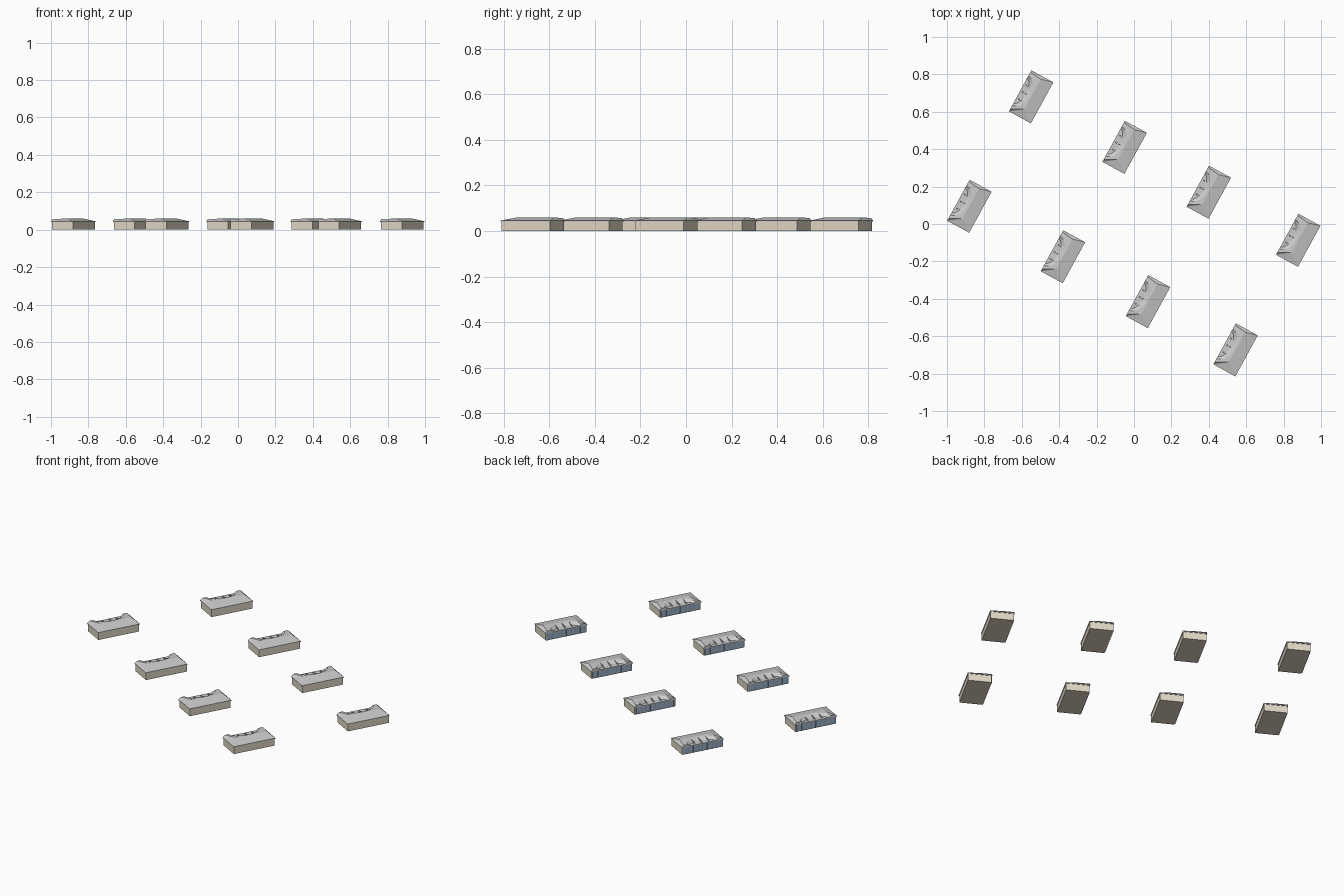
import bpy, bmesh, math
from mathutils import Vector

if "Cube" in bpy.data.objects:
    bpy.data.objects.remove(bpy.data.objects["Cube"])

ANGLE = math.radians(61.3)
HL, HW = 0.125, 0.067          # half length, half width of a roof
EAVE, RIDGE = 0.045, 0.06
CENTRES = [(-0.55, 0.68), (-0.05, 0.41), (0.40, 0.17), (0.878, -0.087),
           (-0.88, 0.095), (-0.38, -0.175), (0.075, -0.415), (0.543, -0.673)]


def material(name, rgb):
    m = bpy.data.materials.new(name)
    m.diffuse_color = (*rgb, 1)
    m.use_nodes = True
    m.node_tree.nodes["Principled BSDF"].inputs["Base Color"].default_value = m.diffuse_color
    return m


BEIGE = material("beige_wall", (0.76, 0.69, 0.56))
BLUE = material("blue_glass", (0.33, 0.45, 0.60))
GREY = material("roof_grey", (0.55, 0.55, 0.55))
DARK = material("dark_frame", (0.28, 0.28, 0.30))


def mesh_from(name, faces, mat, smooth=False):
    """Weld a list of polygons given by corner points into one mesh."""
    bm = bmesh.new()
    for f in faces:
        bm.faces.new([bm.verts.new(p) for p in f])
    bmesh.ops.remove_doubles(bm, verts=bm.verts, dist=1e-5)
    bmesh.ops.recalc_face_normals(bm, faces=bm.faces)
    for f in bm.faces:
        f.smooth = smooth
    me = bpy.data.meshes.new(name)
    bm.to_mesh(me)
    bm.free()
    me.materials.append(mat)
    return me


def box(x0, x1, y0, y1, z0, z1):
    p = [Vector((x, y, z)) for x in (x0, x1) for y in (y0, y1) for z in (z0, z1)]
    return [[p[i] for i in q] for q in ((0, 1, 3, 2), (4, 6, 7, 5), (0, 4, 5, 1),
                                        (2, 3, 7, 6), (0, 2, 6, 4), (1, 5, 7, 3))]


# Roof: one long slope, two hipped ends, and a terrace side with a curved scoop
N = 18
thetas = [math.pi * i / N for i in range(N + 1)]


def top_z(y):
    return RIDGE - 0.004 * y / HW


rim, floor = [], []
for t in thetas:
    s, c = math.sin(t), math.cos(t)
    y = HW - 0.058 * s
    rim.append((-0.09 * c, y, top_z(y)))
    floor.append((-0.075 * c, HW - 0.036 * s, EAVE))
near, far = (-0.075, 0, RIDGE), (0.107, 0, RIDGE)
near_l, far_l = (-0.112, HW, top_z(HW)), (0.115, HW, top_z(HW))
c_nr, c_fr = (-HL, -HW, EAVE), (HL, -HW, EAVE)
c_nl, c_fl = (-HL, HW, EAVE), (HL, HW, EAVE)
shell = [[c_nr, c_fr, far, near],
         [c_nl, c_nr, near], [c_nl, near, near_l],
         [c_fr, c_fl, far], [far, c_fl, far_l],
         [c_nl, near_l, rim[0], floor[0]], [c_fl, floor[-1], rim[-1], far_l],
         [near, rim[0], near_l], [far, far_l, rim[-1]]]
ridge = [Vector(near).lerp(Vector(far), i / N) for i in range(N + 1)]
for i in range(N):
    shell.append([ridge[i], ridge[i + 1], rim[i + 1], rim[i]])
shell.append(floor)
# Fascia and soffit
low = [(x, y, 0.041) for x, y, z in (c_nr, c_fr, c_fl, c_nl)]
top = [c_nr, c_fr, c_fl, c_nl]
for i in range(4):
    j = (i + 1) % 4
    shell.append([low[i], low[j], top[j], top[i]])
shell.append(low[::-1])

scoop = [[rim[i], rim[i + 1], floor[i + 1], floor[i]] for i in range(N)]

# Three tapered fins standing in the scoop
fins = []
for x in (-0.042, 0.0, 0.042):
    y0 = HW - 0.058 * math.sqrt(1 - (x / 0.09) ** 2)
    sides = [[(x + d, y0, EAVE), (x + d, HW - 0.012, EAVE),
              (x + d, HW - 0.022, 0.052), (x + d, y0, top_z(y0))]
             for d in (-0.0025, 0.0025)]
    fins += sides
    for i in range(4):
        j = (i + 1) % 4
        fins.append([sides[0][i], sides[0][j], sides[1][j], sides[1][i]])

# Glazed side with mullions
mullions = []
for i in range(9):
    x = -0.112 + 0.028 * i
    mullions += box(x - 0.001, x + 0.001, HW - 0.004, HW - 0.0005, 0, 0.041)

PARTS = {
    "walls": mesh_from("walls", box(-HL + .003, HL - .003, -HW + .003, HW - .004, 0, 0.0415), BEIGE),
    "glass_front": mesh_from("glass_front", box(-HL + .008, HL - .008, HW - .005, HW - .002, 0, 0.041), BLUE),
    "mullions": mesh_from("mullions", mullions, DARK),
    "roof": mesh_from("roof", shell, GREY),
    "roof_scoop": mesh_from("roof_scoop", scoop, GREY, True),
    "roof_fins": mesh_from("roof_fins", fins, GREY),
}

# Eight identical buildings
for n, (cx, cy) in enumerate(CENTRES, 1):
    for part, me in PARTS.items():
        ob = bpy.data.objects.new(f"{part}_{n}", me)
        ob.location = (cx, cy, 0)
        ob.rotation_euler.z = ANGLE
        bpy.context.collection.objects.link(ob)
